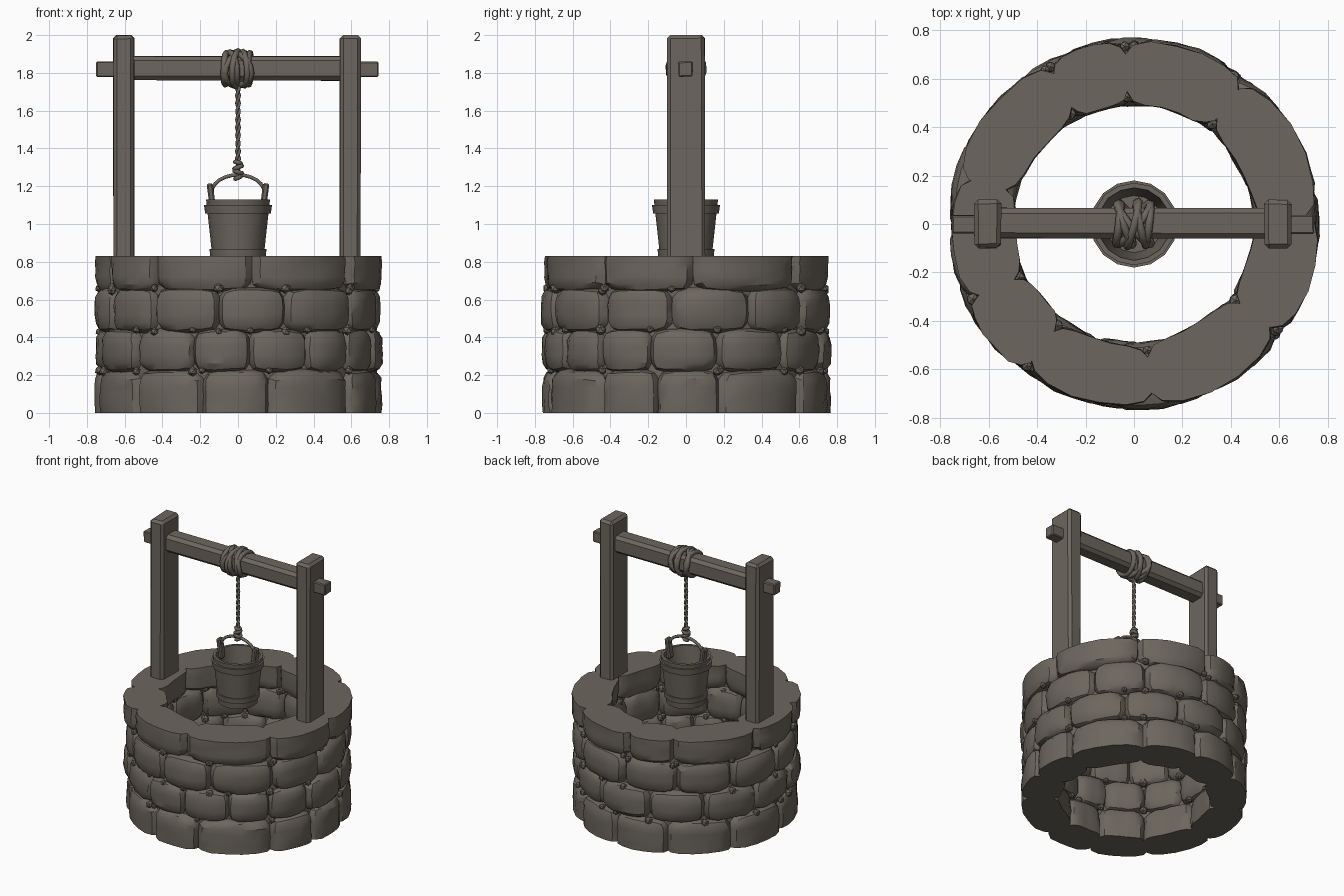
import bpy, bmesh, math, random
from mathutils import Vector, Matrix

if "Cube" in bpy.data.objects:
    bpy.data.objects.remove(bpy.data.objects["Cube"])

random.seed(4)
MAT = bpy.data.materials.new("weathered grey brown")
MAT.diffuse_color = (0.15, 0.133, 0.11, 1)
MAT.use_nodes = True
MAT.node_tree.nodes["Principled BSDF"].inputs["Base Color"].default_value = MAT.diffuse_color


def finish(bm, name, angle=30):
    bmesh.ops.recalc_face_normals(bm, faces=bm.faces)
    me = bpy.data.meshes.new(name)
    bm.to_mesh(me)
    bm.free()
    me.materials.append(MAT)
    me.shade_smooth()
    me.set_sharp_from_angle(angle=math.radians(angle))
    ob = bpy.data.objects.new(name, me)
    bpy.context.collection.objects.link(ob)
    return ob


def box(name, lo, hi, bevel=0.012, jitter=0.0, rot=0.0):
    bm = bmesh.new()
    lo, hi = Vector(lo), Vector(hi)
    mid, size = (lo + hi) / 2, hi - lo
    bmesh.ops.create_cube(bm, size=1)
    for v in bm.verts:
        v.co = Vector([v.co[i] * size[i] for i in range(3)])
        v.co += Vector([random.uniform(-jitter, jitter) for _ in range(3)])
    bmesh.ops.bevel(bm, geom=bm.edges[:], offset=bevel, segments=1, affect='EDGES')
    bmesh.ops.transform(bm, matrix=Matrix.Translation(mid) @ Matrix.Rotation(rot, 4, 'Y'), verts=bm.verts)
    return finish(bm, name, 20)


def lathe(name, profile, sides, wobble=0.0):
    # closed (radius, z) profile turned about the z axis
    bm = bmesh.new()
    rings = []
    for i in range(sides):
        a = 2 * math.pi * i / sides
        w = random.uniform(-wobble, wobble)
        rings.append([bm.verts.new((r * math.cos(a) * (1 + w), r * math.sin(a) * (1 + w), z))
                      for r, z in profile])
    n = len(profile)
    for i in range(sides):
        p, q = rings[i], rings[(i + 1) % sides]
        for j in range(n):
            k = (j + 1) % n
            bm.faces.new((p[j], q[j], q[k], p[k]))
    bmesh.ops.remove_doubles(bm, verts=bm.verts, dist=0.0001)
    return finish(bm, name)


def tube(name, paths, radius):
    cu = bpy.data.curves.new(name, 'CURVE')
    cu.dimensions = '3D'
    cu.bevel_depth = radius
    cu.bevel_resolution = 1
    cu.use_fill_caps = True
    cu.materials.append(MAT)
    for pts, cyclic in paths:
        s = cu.splines.new('POLY')
        s.points.add(len(pts) - 1)
        for p, co in zip(s.points, pts):
            p.co = (*co, 1)
        s.use_cyclic_u = cyclic
    ob = bpy.data.objects.new(name, cu)
    bpy.context.collection.objects.link(ob)
    bpy.ops.object.select_all(action='DESELECT')
    ob.select_set(True)
    bpy.context.view_layer.objects.active = ob
    bpy.ops.object.convert(target='MESH')
    return bpy.context.object


def add_stone(bm, a0, a1, z0, z1, flat):
    # pillow-shaped block bent around the ring; flat = +1 flat top, -1 flat bottom
    before = set(bm.verts)
    tmp = bmesh.new()
    bmesh.ops.create_cube(tmp, size=2)
    bmesh.ops.subdivide_edges(tmp, edges=tmp.edges[:], cuts=4, use_grid_fill=True)
    r_out, r_in = random.uniform(0.752, 0.772), random.uniform(0.485, 0.505)
    am, ah = (a0 + a1) / 2, (a1 - a0) / 2 + 0.012
    zm, zh = (z0 + z1) / 2, (z1 - z0) / 2
    N = 4
    for v in tmp.verts:
        u, w, h = v.co
        flat_half = flat and h * flat > 0
        c = (u, w) if flat_half else (u, w, h)
        m = max(abs(t) for t in c)
        s = m / sum(abs(t) ** N for t in c) ** (1 / N) if m > 1e-6 else 1
        u, w = u * s, w * s
        h = h if flat_half else h * s * 1.07
        r = (r_out + r_in) / 2 + w * (r_out - r_in) / 2 + random.uniform(-.005, .005)
        a = am + u * ah
        z = zm + h * zh
        if not (flat_half and abs(h) > 0.99):
            z += random.uniform(-.004, .004)
        v.co = (r * math.cos(a), r * math.sin(a), min(max(z, 0), 0.83))
    me = bpy.data.meshes.new("tmp")
    tmp.to_mesh(me)
    tmp.free()
    bm.from_mesh(me)
    bpy.data.meshes.remove(me)


# Stone courses: name, bottom, top, flat side, joint angles in degrees
courses = [
    ("bottom_course", 0, .225, -1, [-137, -105, -77, -37, -12, 14, 55, 85, 115, 150, 185]),
    ("lower_course", .22, .44, 0, [-137, -109, -85, -60, -38, -15, 13, 45, 75, 105, 135, 165, 195]),
    ("upper_course", .43, .66, 0, [-127, -98, -70, -36, -6, 28, 56, 90, 120, 150, 180, 205]),
    ("rim_course", .645, .83, 1, [-127, -84, -37, 3, 52, 93, 118, 165, 205]),
]
pebbles = bmesh.new()
for i, (name, z0, z1, flat, joints) in enumerate(courses):
    bm = bmesh.new()
    joints = [math.radians(a) for a in joints]
    for a0, a1 in zip(joints, joints[1:] + [joints[0] + 2 * math.pi]):
        add_stone(bm, a0, a1, z0, z1, flat)
        # small pebbles wedged in the joints, outside and inside
        for z in ([z1] if i < 3 else []) + ([z0] if i else []):
            for r in (0.735, 0.525):
                if random.random() < 0.6:
                    pos = Matrix.Translation((r * math.cos(a0), r * math.sin(a0), z))
                    bmesh.ops.create_icosphere(pebbles, subdivisions=1,
                                               radius=random.uniform(.02, .03), matrix=pos)
    finish(bm, name, 32)
finish(pebbles, "joint_pebbles")

# Hidden ring behind the joints
lathe("wall_core", [(.56, .004), (.70, .004), (.70, .79), (.56, .79)], 32)

# Posts, beam and tenons
box("left_post", (-.66, -.1, .78), (-.55, .1, 2.0), .018, .003)
box("right_post", (.54, -.1, .78), (.65, .1, 2.0), .018, .003)
box("beam", (-.57, -.06, 1.76), (.57, .065, 1.89), .022, .003)
box("beam_tenon", (-.75, -.04, 1.78), (.745, .036, 1.86), .006, .002)

# Rope coil wound over the beam: overlapping tilted loops
loops = []
for x, tilt, r in [(-.065, .01, .084), (-.035, -.03, .088), (-.005, .025, .094), (.03, -.02, .09),
                   (.06, .01, .084), (0, .07, .085), (.0, -.07, .085)]:
    loops.append(([(x + tilt * math.cos(2 * math.pi * k / 14),
                    r * math.cos(2 * math.pi * k / 14 + .3),
                    1.822 + r * math.sin(2 * math.pi * k / 14 + .3)) for k in range(14)], True))
tube("rope_coil", loops, .017)

# Hanging rope from two twisted strands
strands = []
for ph in (0, math.pi):
    strands.append(([(.007 * math.cos(ph + k * .75), .007 * math.sin(ph + k * .75), 1.26 + k * .01)
                     for k in range(50)], False))
tube("hanging_rope", strands, .0085)

# Knot above the handle
knot = []
for z, r, tilt in [(1.245, .014, .006), (1.275, .02, -.006), (1.30, .02, .008), (1.325, .015, -.004)]:
    knot.append(([(r * math.cos(k * math.pi / 5), r * math.sin(k * math.pi / 5),
                   z + tilt * math.cos(k * math.pi / 5)) for k in range(10)], True))
tube("rope_knot", knot, .012)

# Bucket with hoops
lathe("bucket", [(0, .785), (.132, .785), (.17, 1.13), (.15, 1.13), (.118, .82), (0, .82)], 16, .01)
lathe("upper_hoop", [(.158, 1.055), (.174, 1.055), (.18, 1.10), (.16, 1.10)], 16)
lathe("lower_hoop", [(.13, .83), (.147, .83), (.151, .868), (.13, .868)], 16)

# Handle lugs and arched handle
for s, side in ((-1, "left"), (1, "right")):
    box(side + "_lug", (s * .14 - .016, -.026, 1.07), (s * .14 + .016, .026, 1.215), .008, .002, s * .12)
tube("bucket_handle", [([(.14 * math.cos(math.pi * k / 12), 0, 1.165 + .095 * math.sin(math.pi * k / 12))
                         for k in range(13)], False)], .011)
